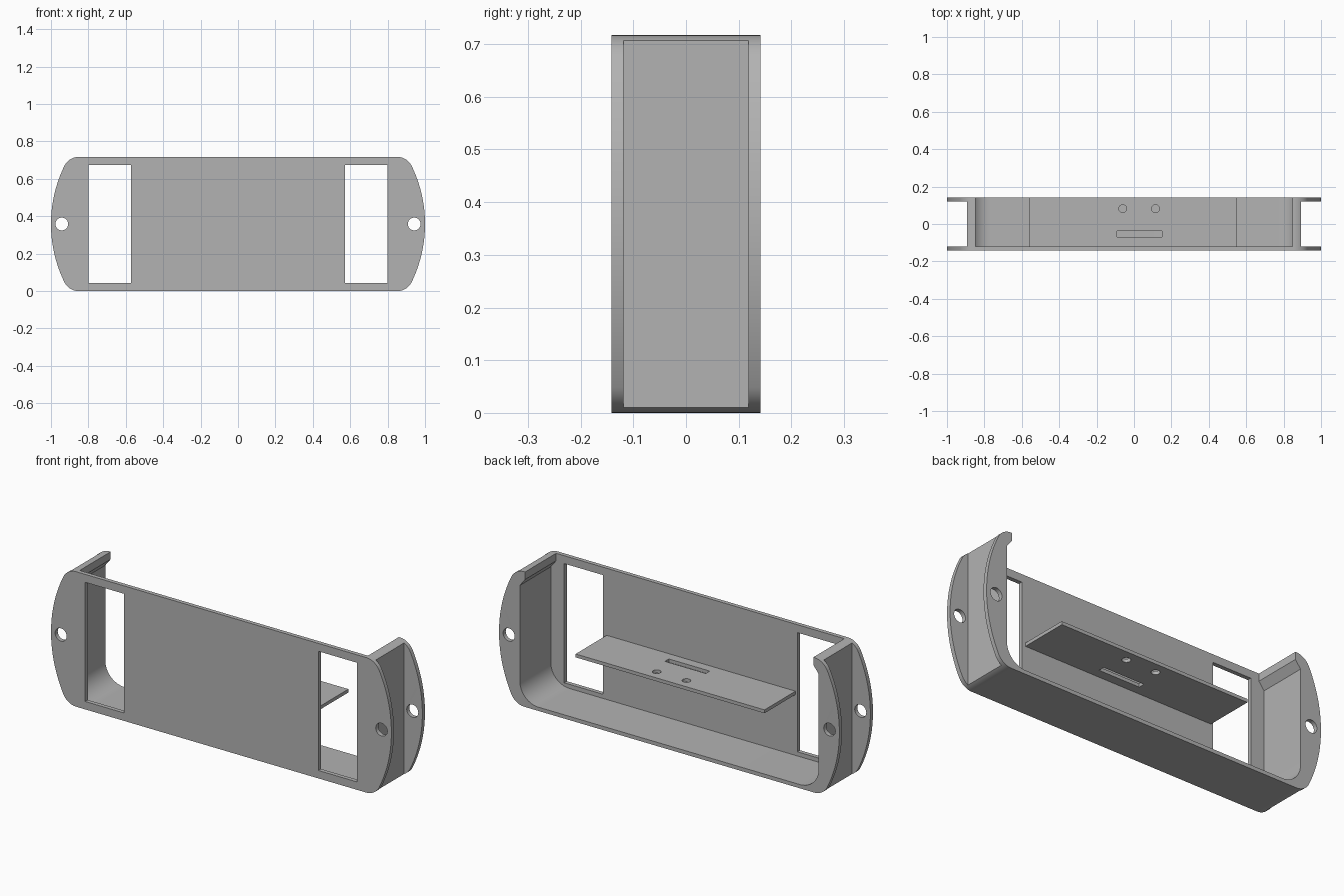
import bpy, bmesh
from math import sin, cos, pi, atan2, sqrt, radians
from mathutils import Matrix

cube = bpy.data.objects.get("Cube")
if cube:
    bpy.data.objects.remove(cube, do_unlink=True)

HEIGHT = 0.717
MID = HEIGHT / 2
BACK, PLATE = 0.141, 0.022      # half depth, plate thickness
BODY_X, INNER_X, LIP_X = 0.893, 0.878, 0.847
FLOOR = 0.02

grey = bpy.data.materials.new("plain grey")
grey.use_nodes = True
grey.diffuse_color = (0.45, 0.45, 0.45, 1)
bsdf = grey.node_tree.nodes["Principled BSDF"]
bsdf.inputs["Base Color"].default_value = grey.diffuse_color


def arc(cx, cy, r, a0, a1, n):
    return [(cx + r * cos(a0 + (a1 - a0) * i / n),
             cy + r * sin(a0 + (a1 - a0) * i / n)) for i in range(n + 1)]


def circle(cx, cy, r):
    return arc(cx, cy, r, 0, 2 * pi, 40)[:-1]


def rect(x0, x1, y0, y1):
    return [(x0, y0), (x1, y0), (x1, y1), (x0, y1)]


def mirrored(points):
    return [(-x, y) for x, y in reversed(points)]


def sheet(name, loops, low, high, upright=True):
    """Extrude a flat outline with holes between two depths."""
    curve = bpy.data.curves.new(name, 'CURVE')
    curve.dimensions = '2D'
    curve.fill_mode = 'BOTH'
    curve.extrude = (high - low) / 2
    for loop in loops:
        spline = curve.splines.new('POLY')
        spline.points.add(len(loop) - 1)
        for p, (x, y) in zip(spline.points, loop):
            p.co = (x, y, 0, 1)
        spline.use_cyclic_u = True
    ob = bpy.data.objects.new(name, curve)
    bpy.context.collection.objects.link(ob)
    bpy.ops.object.select_all(action='DESELECT')
    ob.select_set(True)
    bpy.context.view_layer.objects.active = ob
    bpy.ops.object.convert(target='MESH')
    ob = bpy.context.view_layer.objects.active
    mid = (low + high) / 2
    if upright:
        place = Matrix.Translation((0, mid, 0)) @ Matrix.Rotation(pi / 2, 4, 'X')
    else:
        place = Matrix.Translation((0, 0, mid))
    bm = bmesh.new()
    bm.from_mesh(ob.data)
    bmesh.ops.transform(bm, matrix=place, verts=bm.verts)
    bmesh.ops.remove_doubles(bm, verts=bm.verts, dist=1e-5)
    bmesh.ops.recalc_face_normals(bm, faces=bm.faces)
    bm.to_mesh(ob.data)
    bm.free()
    ob.data.materials.clear()
    ob.data.materials.append(grey)
    bpy.ops.object.shade_smooth_by_angle(angle=radians(30))
    return ob


# Right half of the outline: bowed end blended into rounded corners
R, r = 0.71, 0.085
bow_x = 1 - R
dz = MID - r
dx = sqrt((R - r) ** 2 - dz ** 2)
turn = atan2(dz, dx)
right_end = (arc(bow_x + dx, r, r, -pi / 2, -turn, 20)
             + arc(bow_x, MID, R, -turn, turn, 36)[1:-1]
             + arc(bow_x + dx, HEIGHT - r, r, turn, pi / 2, 20))
left_end = mirrored(right_end)
screw_holes = [circle(s * 0.942, MID, 0.034) for s in (-1, 1)]

# Front plate with two windows
windows = [rect(s * 0.685 - 0.114, s * 0.685 + 0.114, 0.042, 0.675) for s in (-1, 1)]
sheet("front_plate", [right_end + left_end[::1]] + windows + screw_holes,
      -BACK, -BACK + PLATE)

# Open-topped tray: floor, side walls and inward lips
fillet = 0.11
inner_right = (arc(INNER_X - fillet, FLOOR + fillet, fillet, -pi / 2, 0, 16)
               + [(INNER_X, 0.637), (LIP_X, 0.677), (LIP_X, HEIGHT)])
inner = inner_right[::-1] + mirrored(inner_right)[::-1]


def clamp(points):
    return [(max(-BODY_X, min(BODY_X, x)), z) for x, z in points]


tray = left_end + right_end + inner
sheet("tray_walls", [clamp(tray)], -BACK + PLATE, BACK - PLATE)
sheet("rear_flange", [tray] + screw_holes, BACK - PLATE, BACK)

# Shelf with a slot and two round holes
sheet("shelf", [rect(-0.56, 0.55, -BACK + PLATE, BACK),
                rect(-0.09, 0.15, -0.07, -0.037),
                circle(-0.06, 0.082, 0.021), circle(0.115, 0.082, 0.021)],
      0.343, 0.361, upright=False)
